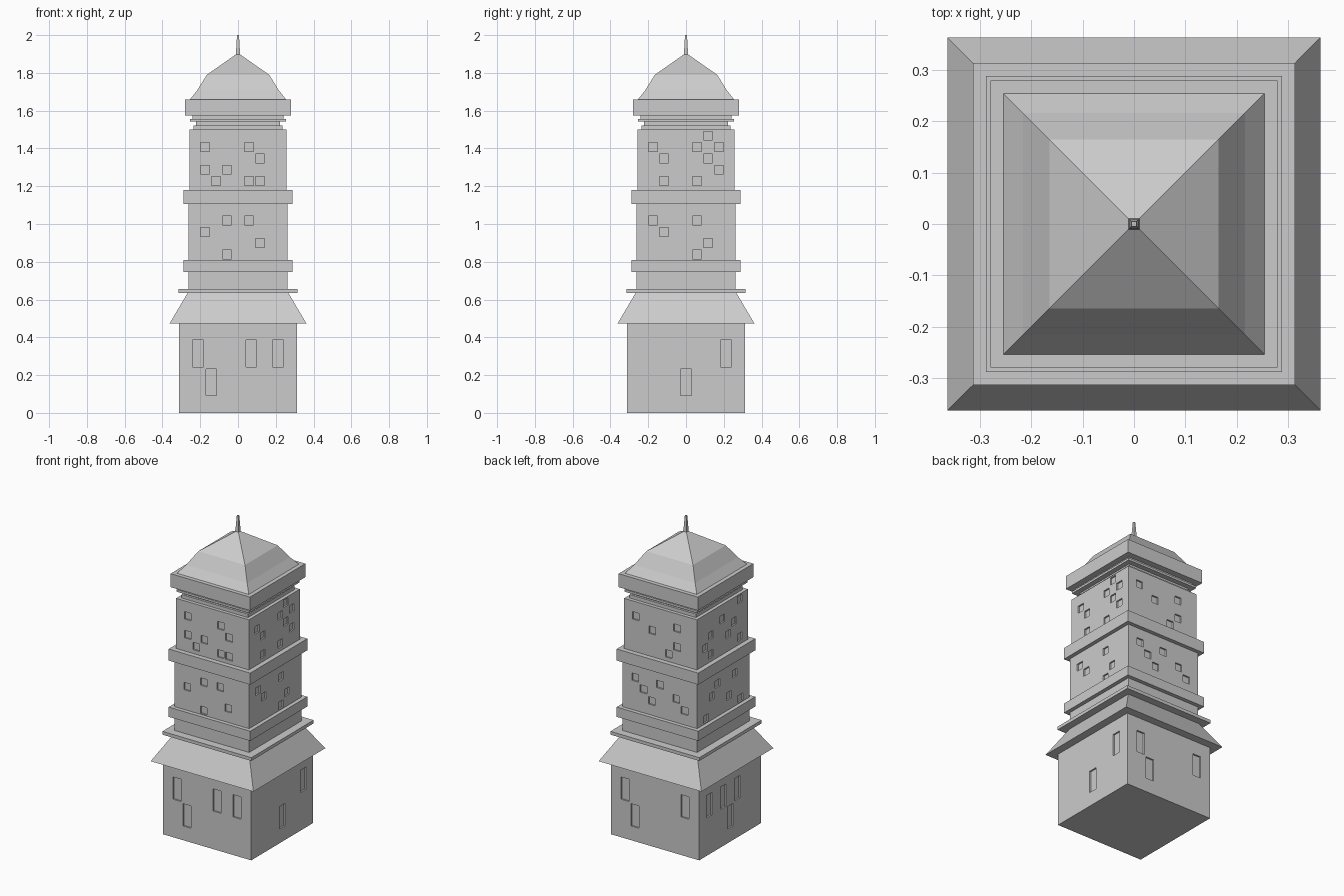
import bpy, bmesh
from math import pi
from mathutils import Matrix, Vector

if "Cube" in bpy.data.objects:
    bpy.data.objects.remove(bpy.data.objects["Cube"])


def square_loft(name, profile):
    """Square solid from a list of (half width, height) rings."""
    bm = bmesh.new()
    rings = [[bm.verts.new((sx * h, sy * h, z))
              for sx, sy in ((-1, -1), (1, -1), (1, 1), (-1, 1))]
             for h, z in profile]
    for a, b in zip(rings, rings[1:]):
        for i in range(4):
            j = (i + 1) % 4
            bm.faces.new((a[i], a[j], b[j], b[i]))
    bm.faces.new(rings[0][::-1])
    bm.faces.new(rings[-1])
    return finish(name, bm)


def finish(name, bm):
    bmesh.ops.recalc_face_normals(bm, faces=bm.faces)
    mesh = bpy.data.meshes.new(name)
    bm.to_mesh(mesh)
    bm.free()
    ob = bpy.data.objects.new(name, mesh)
    bpy.context.collection.objects.link(ob)
    return ob


def block(name, half, z0, z1):
    return square_loft(name, [(half, z0), (half, z1)])


def cut_windows(wall, half, faces, col_pitch, row_z, row_pitch, w, h, depth=0.01):
    """Recess windows; faces = front, right, back, left lists of (column, row)."""
    bm = bmesh.new()
    for k, cells in enumerate(faces):
        turn = Matrix.Rotation(k * pi / 2, 4, 'Z')
        for col, row in cells:
            pos = Vector(((col - 3) * col_pitch, -half, row_z + row * row_pitch + h / 2))
            size = Matrix.Diagonal((w, depth * 2, h, 1))
            bmesh.ops.create_cube(bm, size=1, matrix=turn @ Matrix.Translation(pos) @ size)
    cutter = finish(wall.name + "_window_cutter", bm)
    cutter.hide_render = True
    cutter.hide_viewport = True
    cutter.display_type = 'WIRE'
    mod = wall.modifiers.new("windows", 'BOOLEAN')
    mod.operation = 'DIFFERENCE'
    mod.solver = 'EXACT'
    mod.object = cutter


# ground storey with tall windows
base = block("base_storey", 0.312, 0, 0.472)
cut_windows(base, 0.312, [
    [(0, 1), (1, 0), (4, 1), (6, 1)],
    [(3, 0), (6, 1)],
    [(0, 1), (1, 0), (6, 1)],
    [(0, 1), (2, 1), (3, 0), (4, 1)],
], 0.0707, 0.091, 0.152, 0.057, 0.142)

# skirt roof and ledge
square_loft("skirt_roof", [(0.363, 0.472), (0.265, 0.638)])
block("ledge", 0.314, 0.636, 0.657)

# middle storey
middle = block("middle_storey", 0.263, 0.657, 1.106)
cut_windows(middle, 0.263, [
    [(0, 2), (2, 3), (2, 0), (4, 3), (5, 1)],
    [(0, 3), (1, 2), (4, 3), (5, 1), (4, 0)],
    [(0, 3), (1, 2), (2, 1), (3, 3), (5, 2), (6, 1)],
    [(0, 0), (1, 2), (2, 3), (4, 1), (5, 3), (6, 0)],
], 0.058, 0.815, 0.06, 0.047, 0.047)

# upper storey
upper = block("upper_storey", 0.257, 1.18, 1.50)
cut_windows(upper, 0.257, [
    [(0, 3), (0, 1), (1, 0), (2, 1), (4, 3), (4, 0), (5, 2), (5, 0)],
    [(0, 3), (1, 2), (1, 0), (4, 3), (4, 0), (5, 2), (5, 4), (6, 3), (6, 1)],
    [(0, 3), (2, 2), (4, 0), (5, 3), (5, 1)],
    [(0, 1), (1, 2), (1, 0), (3, 3), (4, 1), (5, 2), (6, 4), (6, 0)],
], 0.058, 1.204, 0.06, 0.047, 0.047)

# projecting bands, stepped neck and cornice
for name, half, z0, z1 in (
        ("lower_band", 0.288, 0.747, 0.809),
        ("upper_band", 0.288, 1.106, 1.18),
        ("neck_foot", 0.235, 1.50, 1.522),
        ("neck_core", 0.222, 1.522, 1.542),
        ("neck_rim", 0.255, 1.542, 1.556),
        ("neck_collar", 0.240, 1.556, 1.574),
        ("cornice", 0.280, 1.574, 1.66)):
    block(name, half, z0, z1)

# bell-shaped roof and spire
square_loft("dome_roof", [(0.254, 1.66), (0.216, 1.708), (0.165, 1.79), (0.008, 1.90)])
square_loft("spire", [(0.011, 1.885), (0.009, 1.94), (0.005, 2.0)])
